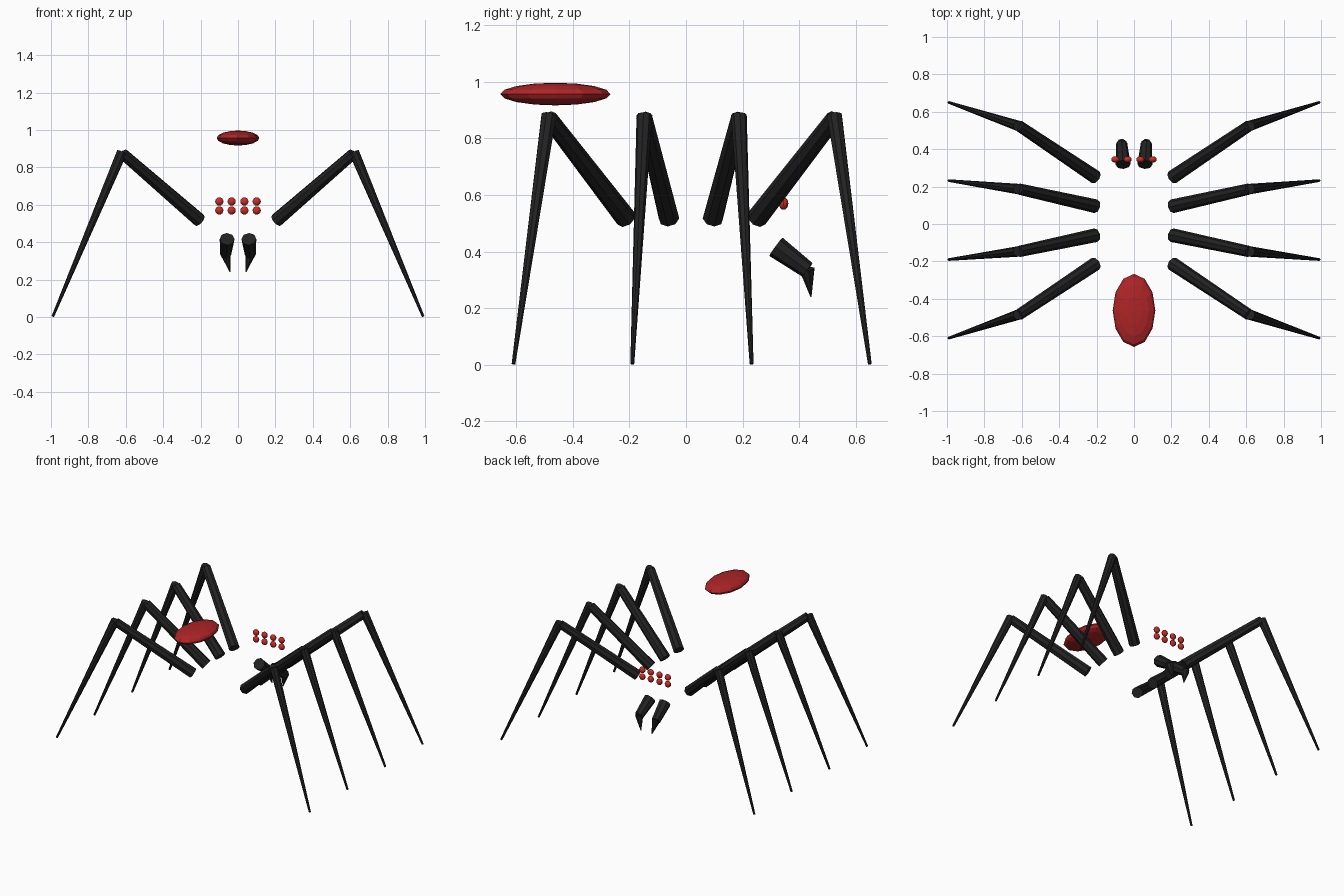
import bpy
from mathutils import Vector

if "Cube" in bpy.data.objects:
    bpy.data.objects.remove(bpy.data.objects["Cube"])


def material(name, rgb):
    m = bpy.data.materials.new(name)
    m.diffuse_color = (*rgb, 1)
    m.use_nodes = True
    m.node_tree.nodes["Principled BSDF"].inputs["Base Color"].default_value = m.diffuse_color
    return m


BLACK = material("black", (0.016, 0.016, 0.016))
DARK_RED = material("dark red", (0.42, 0.018, 0.02))
BRIGHT_RED = material("bright red", (0.6, 0.025, 0.018))


def finish(name, mat, smooth):
    ob = bpy.context.object
    ob.name = name
    ob.data.materials.append(mat)
    if smooth:
        bpy.ops.object.shade_smooth_by_angle()
    return ob


def limb(name, a, b, r1, r2, sides=8):
    """Tapered rod from a to b."""
    a, b = Vector(a), Vector(b)
    d = b - a
    bpy.ops.mesh.primitive_cone_add(
        vertices=sides, radius1=r1, radius2=r2, depth=d.length,
        location=(a + b) / 2, rotation=d.to_track_quat('Z', 'Y').to_euler())
    return finish(name, BLACK, False)


def ellipsoid(name, loc, radii, mat, segments, rings, smooth):
    bpy.ops.mesh.primitive_uv_sphere_add(
        segments=segments, ring_count=rings, radius=1, location=loc)
    bpy.context.object.scale = radii
    bpy.ops.object.transform_apply(location=False, rotation=False, scale=True)
    return finish(name, mat, smooth)


# y of hip, knee and foot for each pair of legs
LEGS = [(0.25, 0.525, 0.65), (0.095, 0.187, 0.232),
        (-0.06, -0.147, -0.19), (-0.212, -0.485, -0.61)]

for side, s in (("right", 1), ("left", -1)):
    # Two-part legs
    for i, (hip, knee, foot) in enumerate(LEGS, 1):
        k = (s * 0.615, knee, 0.872)
        limb(f"upper_leg_{side}_{i}", (s * 0.205, hip, 0.517), k, 0.037, 0.03)
        limb(f"lower_leg_{side}_{i}", (s * 0.62, knee, 0.882),
             (s * 0.99, foot, 0.003), 0.028, 0.007)

    # Fangs
    joint = (s * 0.066, 0.43, 0.335)
    limb(f"fang_base_{side}", (s * 0.058, 0.318, 0.417), joint, 0.04, 0.03)
    limb(f"fang_tip_{side}", (s * 0.066, 0.428, 0.338),
         (s * 0.043, 0.442, 0.24), 0.028, 0.002)

    # Eyes in two rows
    for x in (0.034, 0.1):
        for z in (0.57, 0.618):
            ellipsoid(f"eye_{side}", (s * x, 0.345, z),
                      (0.022, 0.017, 0.022), BRIGHT_RED, 12, 8, True)

# Marking on the back
ellipsoid("back_marking", (0, -0.462, 0.957), (0.114, 0.195, 0.04),
          DARK_RED, 12, 8, False)
